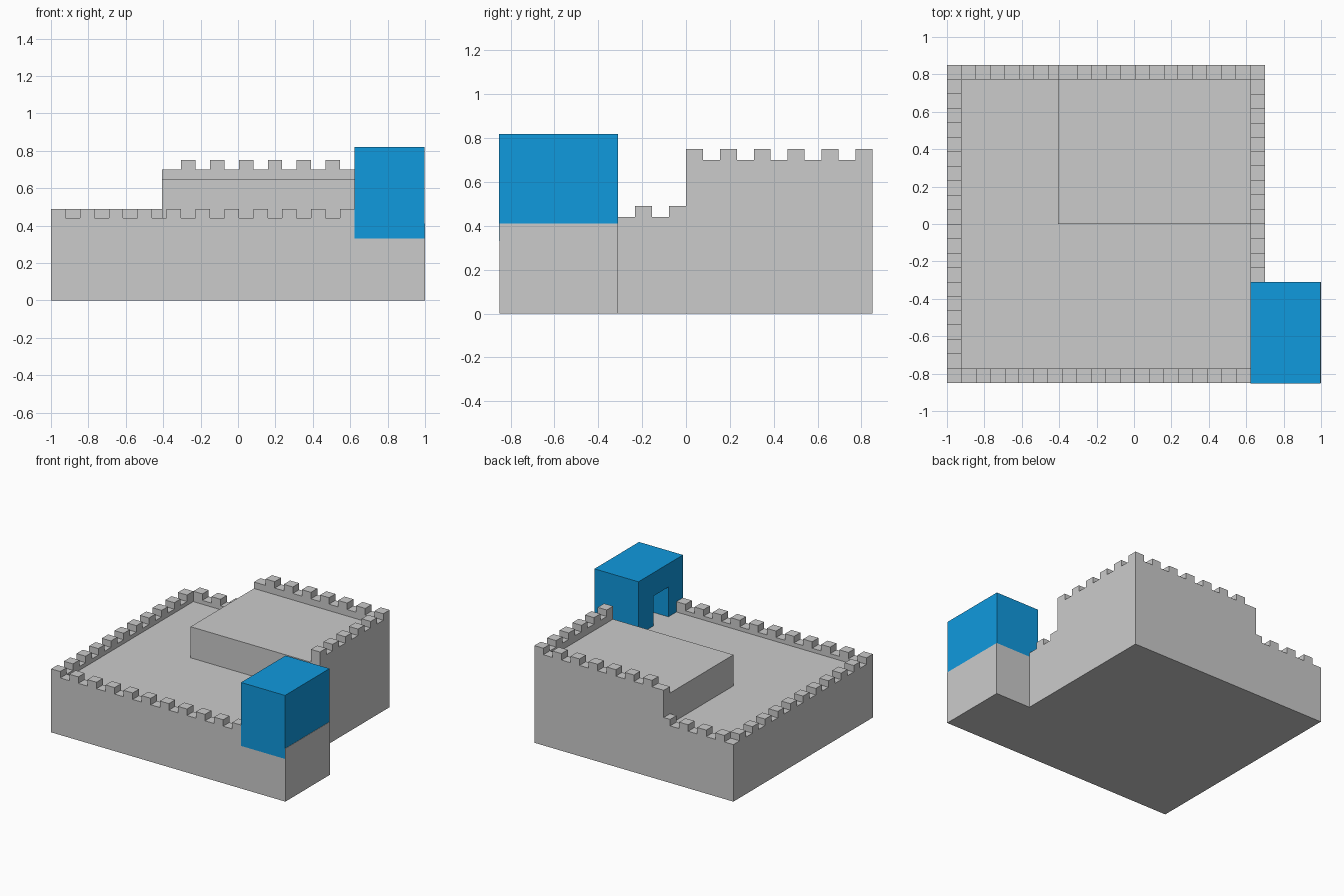
import bpy, bmesh

if "Cube" in bpy.data.objects:
    bpy.data.objects.remove(bpy.data.objects["Cube"])

C = 1.7 / 22                      # one battlement cell
LOW, HIGH = 0.44, 0.70            # crenel heights of lower and upper walls
TOOTH = 0.05
SPLIT = -0.405                    # left side of the upper block


def finish(name, bm):
    bmesh.ops.recalc_face_normals(bm, faces=bm.faces)
    mesh = bpy.data.meshes.new(name)
    bm.to_mesh(mesh)
    bm.free()
    ob = bpy.data.objects.new(name, mesh)
    bpy.context.collection.objects.link(ob)
    return ob


def prism(name, pts, place, offset):
    """Extrude a closed outline; place() turns (a, z) into a 3D point."""
    bm = bmesh.new()
    face = bm.faces.new([bm.verts.new(place(a, z)) for a, z in pts])
    ext = bmesh.ops.extrude_face_region(bm, geom=[face])
    verts = [v for v in ext["geom"] if isinstance(v, bmesh.types.BMVert)]
    bmesh.ops.translate(bm, verts=verts, vec=offset)
    return finish(name, bm)


def box(name, x0, x1, y0, y1, z0, z1):
    pts = [(x0, z0), (x1, z0), (x1, z1), (x0, z1)]
    return prism(name, pts, lambda a, z: (a, y0, z), (0, y1 - y0, 0))


def outline(start, spans):
    """Stepped wall outline standing on the ground, from (width, height) spans."""
    pts, a, last = [(start, 0)], start, None
    for width, h in spans:
        if h == last:
            pts.pop()
        else:
            pts.append((a, h))
        a += width
        pts.append((a, h))
        last = h
    return pts + [(a, 0)]


def teeth(first, stop, base, odd):
    return [(C, base + (TOOTH if i % 2 == odd else 0)) for i in range(first, stop)]


# Crenellated walls
prism("front_wall", outline(-1, teeth(0, 21, LOW, 0)),
      lambda a, z: (a, -0.85, z), (0, C, 0))
prism("left_wall", outline(-0.85, teeth(0, 22, LOW, 0)),
      lambda a, z: (-1, a, z), (C, 0, 0))
prism("right_wall", outline(-0.85 + 7 * C, teeth(7, 11, LOW, 0) + teeth(11, 22, HIGH, 1)),
      lambda a, z: (0.7, a, z), (-C, 0, 0))
low_back = teeth(0, 7, LOW, 1)
edge7 = -1 + 7 * C
low_back.append((SPLIT - edge7, LOW + TOOTH))
high_back = [(edge7 + 2 * C - SPLIT, HIGH)] + teeth(9, 22, HIGH, 1)
prism("back_wall", outline(-1, low_back + high_back),
      lambda a, z: (a, 0.85, z), (0, -C, 0))

# Roof decks inside the walls
box("lower_deck", -1 + C, 0.7 - C, -0.85 + C, 0.85 - C, 0, 0.41)
box("upper_block", SPLIT, 0.7 - C, 0, 0.85 - C, 0.41, 0.65)

# Corner tower: grey base, blue top with a doorway facing the deck
TX, TY = -1 + 21 * C, -0.85 + 7 * C
blue = bpy.data.materials.new("blue")
blue.diffuse_color = (0.005, 0.32, 0.73, 1)
blue.use_nodes = True
blue.node_tree.nodes["Principled BSDF"].inputs["Base Color"].default_value = blue.diffuse_color
box("tower_base", TX, 1.0, -0.85, TY, 0, 0.41)
top = box("tower_top", TX, 0.998, -0.852, TY, 0.41, 0.82)
apron = box("tower_front_apron", TX, 0.998, -0.852, -0.845, 0.33, 0.41)
for ob in (top, apron):
    ob.data.materials.append(blue)

cutter = box("doorway_cutter", TX - 0.1, 0.9, -0.675, -0.49, 0.3, 0.64)
cutter.hide_render = True
cutter.hide_viewport = True
cutter.data.materials.append(blue)
mod = top.modifiers.new("doorway", "BOOLEAN")
mod.operation = "DIFFERENCE"
mod.solver = "EXACT"
mod.object = cutter
